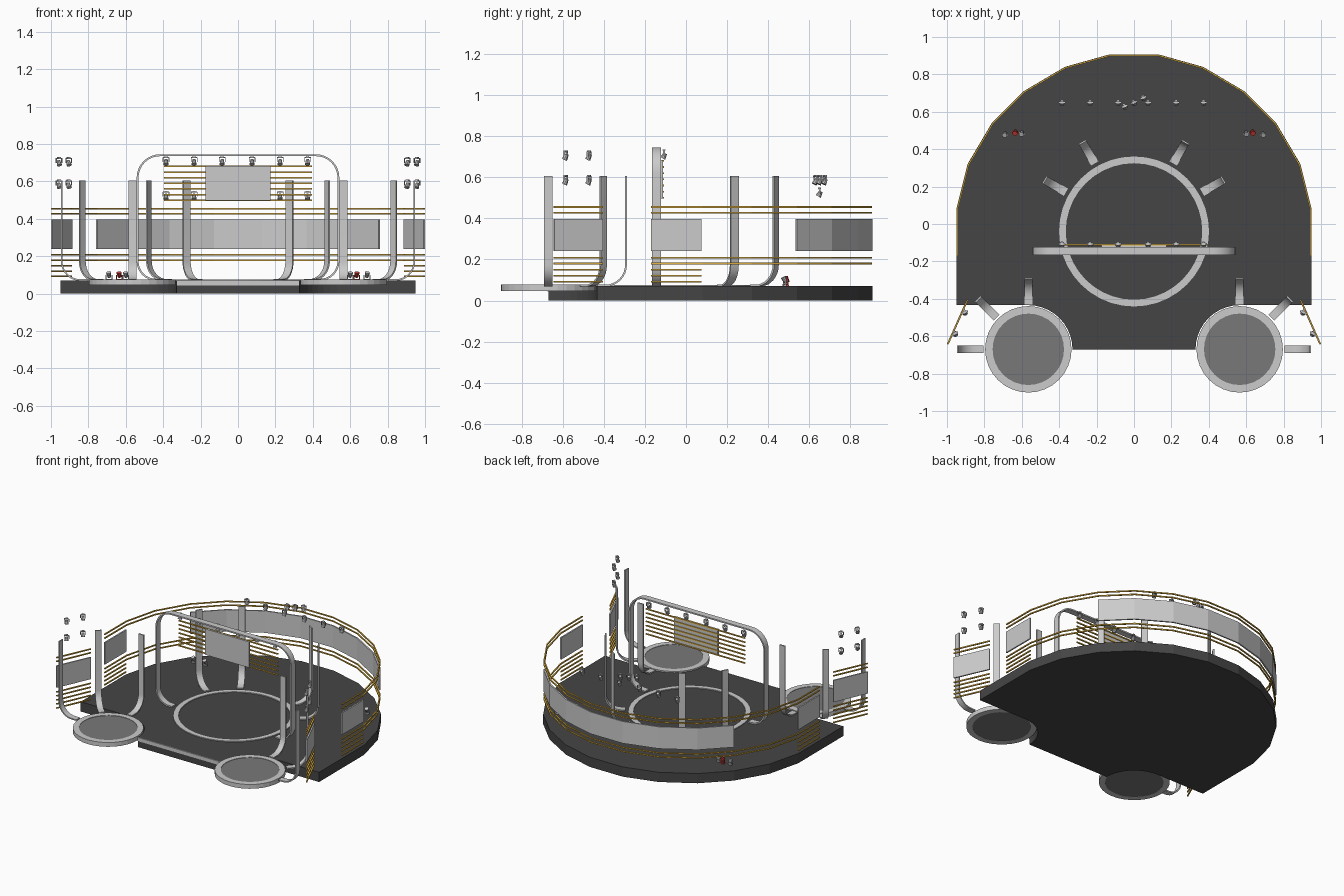
import bpy, bmesh, math
from mathutils import Vector, Matrix

if "Cube" in bpy.data.objects:
    bpy.data.objects.remove(bpy.data.objects["Cube"])


def material(name, rgb):
    m = bpy.data.materials.new(name)
    m.diffuse_color = (*rgb, 1)
    m.use_nodes = True
    m.node_tree.nodes["Principled BSDF"].inputs["Base Color"].default_value = m.diffuse_color
    return m


DARK = material("dark_floor", (0.06, 0.06, 0.06))
MID = material("mid_grey", (0.19, 0.19, 0.19))
GOLD = material("gold", (0.8, 0.48, 0.06))
RED = material("red", (0.7, 0.05, 0.04))


def finish(bm, name, mat=None, smooth=False):
    bmesh.ops.recalc_face_normals(bm, faces=bm.faces)
    me = bpy.data.meshes.new(name)
    bm.to_mesh(me)
    bm.free()
    ob = bpy.data.objects.new(name, me)
    bpy.context.collection.objects.link(ob)
    if mat:
        me.materials.append(mat)
    if smooth:
        bpy.context.view_layer.objects.active = ob
        ob.select_set(True)
        bpy.ops.object.shade_smooth_by_angle()
        ob.select_set(False)
    return ob


def prism(name, outline, z0, z1, mat=None):
    bm = bmesh.new()
    f = bm.faces.new([bm.verts.new((x, y, z0)) for x, y in outline])
    top = bmesh.ops.extrude_face_region(bm, geom=[f])["geom"]
    bmesh.ops.translate(bm, vec=(0, 0, z1 - z0), verts=[v for v in top if isinstance(v, bmesh.types.BMVert)])
    return finish(bm, name, mat)


def ribbon(name, pts, thick, d0, d1, frame=Matrix(), mat=None, closed=False, smooth=False):
    """Thickened 2D path (local xy), spanning d0..d1 along local z."""
    pts = [Vector(p) for p in pts]
    n = len(pts)
    bm = bmesh.new()
    rows = []
    for i, p in enumerate(pts):
        a = pts[i - 1] if i or closed else p
        b = pts[(i + 1) % n] if i < n - 1 or closed else p
        t1 = (p - a).normalized() if (p - a).length else (b - p).normalized()
        t2 = (b - p).normalized() if (b - p).length else t1
        t = (t1 + t2).normalized()
        o = Vector((-t.y, t.x)) * thick / 2 / max(t.dot(t1), 0.3)
        rows.append([bm.verts.new(frame @ Vector((*q, d)))
                     for q, d in ((p - o, d0), (p + o, d0), (p + o, d1), (p - o, d1))])
    for i in range(n if closed else n - 1):
        r, s = rows[i], rows[(i + 1) % n]
        for k in range(4):
            bm.faces.new((r[k], r[(k + 1) % 4], s[(k + 1) % 4], s[k]))
    if not closed:
        bm.faces.new(rows[0])
        bm.faces.new(rows[-1])
    return finish(bm, name, mat, smooth)


def arc(cx, cy, r, a0, a1, n):
    return [(cx + r * math.cos(math.radians(a0 + (a1 - a0) * i / n)),
             cy + r * math.sin(math.radians(a0 + (a1 - a0) * i / n))) for i in range(n + 1)]


def mirrored(pts):
    return pts + [(-x, y) for x, y in reversed(pts)]


# stage platform with faceted back and a notch around each round plinth
BACK = [(0.95, 0.08), (0.89, 0.32), (0.76, 0.54), (0.59, 0.71), (0.37, 0.84), (0.13, 0.907)]
PX, PY = 0.565, -0.67
front = arc(PX, PY, 0.236, 180, 90, 10)
prism("stage_platform", mirrored(front + [(0.95, -0.434)] + BACK), 0, 0.07, DARK)
prism("stage_front_trim", [(-0.33, -0.674), (0.33, -0.674), (0.33, -0.668), (-0.33, -0.668)], 0.045, 0.071)

# ring inlay in the stage floor
ribbon("floor_ring", arc(0, -0.04, 0.383, 0, 360, 40)[:-1], 0.036, 0.06, 0.076, closed=True)


# J-shaped upright strips standing around a centre
def j_post(name, cx, cy, ang, r0, r1, width):
    a = math.radians(ang)
    c, s = math.cos(a), math.sin(a)
    frame = Matrix(((c, 0, s, cx), (s, 0, -c, cy), (0, 1, 0, 0), (0, 0, 0, 1)))
    path = [(r0, 0.073)] + arc(r1 - 0.1, 0.173, 0.1, -90, 0, 8) + [(r1, 0.605)]
    ribbon(name, path, 0.009, -width / 2, width / 2, frame, smooth=True)


for ang in (30, 60, 120, 150):
    j_post("stage_post", 0, -0.04, ang, 0.42, 0.55, 0.045)

for sx in (1, -1):
    # round plinths
    ribbon("plinth_rim", arc(sx * PX, PY, 0.211, 0, 360, 32)[:-1], 0.04, 0.046, 0.077, closed=True)
    prism("plinth_top", arc(sx * PX, PY, 0.195, 0, 360, 32)[:-1], 0.047, 0.074, MID)
    for ang in (0, 45, 90):
        j_post("plinth_post", sx * PX, PY, ang if sx > 0 else 180 - ang, 0.24, 0.378, 0.042)

# front arch with feet curling inwards
XZ = Matrix(((1, 0, 0, 0), (0, 0, -1, 0), (0, 1, 0, 0), (0, 0, 0, 1)))
half = [(0.41, 0.074)] + arc(0.437, 0.174, 0.1, -90, 0, 8) + arc(0.417, 0.62, 0.12, 0, 90, 8)
ribbon("front_arch", mirrored(half), 0.01, 0.122, 0.166, XZ, smooth=True)


# screen panels and gold rods
def rods(name, path, heights):
    for z in heights:
        ribbon(name, path, 0.008, z - 0.004, z + 0.004, mat=GOLD)


ARCH = [(-0.395, -0.11), (0.395, -0.11)]
rods("arch_rod", ARCH, [0.5 + 0.03 * i for i in range(7)])
ribbon("arch_screen", [(-0.175, -0.117), (0.175, -0.117)], 0.012, 0.497, 0.683)

RIM = [(x * 0.994, y * 0.994) for x, y in BACK]
PAIRS = (0.18, 0.208, 0.428, 0.455)
LOW = (0.092, 0.121, 0.15)
rods("rim_rail", mirrored([(0.945, -0.17)] + RIM), PAIRS)
ribbon("back_screen", mirrored(RIM[2:]), 0.01, 0.24, 0.397)
for sx in (1, -1):
    side = [(sx * 0.945, -0.17), (sx * 0.945, 0.075)]
    wing = [(sx * 0.89, -0.405), (sx * 0.996, -0.643)]
    rods("side_rod", side, LOW)
    rods("wing_rod", wing, LOW + PAIRS)
    ribbon("side_screen", side, 0.01, 0.24, 0.397)
    ribbon("wing_screen", wing, 0.01, 0.24, 0.397)


# small spotlights: tapered can, yoke and base clamp
def spotlight(x, y, z, turn=0.0, up=False, mat=None):
    bm = bmesh.new()
    bmesh.ops.create_cone(bm, cap_ends=True, segments=10, radius1=0.014, radius2=0.009, depth=0.028,
                          matrix=Matrix.Translation((0, 0, -0.006)) @ Matrix.Rotation(-0.5, 4, 'X'))
    for px, pz, w, d, h in ((0, 0.018, 0.034, 0.01, 0.005), (0.016, 0.006, 0.003, 0.008, 0.024),
                            (-0.016, 0.006, 0.003, 0.008, 0.024), (0, 0.022, 0.016, 0.016, 0.006)):
        bmesh.ops.create_cube(bm, size=1, matrix=Matrix.Translation((px, 0, pz)) @ Matrix.Diagonal((w, d, h, 1)))
    flip = Matrix.Rotation(math.pi if up else 0, 4, 'Y')
    bm.transform(Matrix.Translation((x, y, z)) @ Matrix.Rotation(turn, 4, 'Z') @ flip)
    finish(bm, "spotlight", mat)


for x in (-0.385, -0.235, -0.085, 0.075, 0.225, 0.372):
    spotlight(x, -0.107, 0.71)
    spotlight(x, 0.65, 0.525)
for x, y in ((-0.05, 0.63), (0, 0.65), (0.05, 0.675)):
    spotlight(x, y, 0.585, 0.4)
for sx in (1, -1):
    for x, y in ((0.905, -0.472), (0.957, -0.585)):
        for z in (0.705, 0.585):
            spotlight(sx * x, y, z, -sx * 0.45)
    # floor lights at the back
    for x, y, m in ((0.6, 0.485, None), (0.635, 0.49, RED), (0.69, 0.48, None)):
        spotlight(sx * x, y, 0.095, sx * 0.3, True, m)
